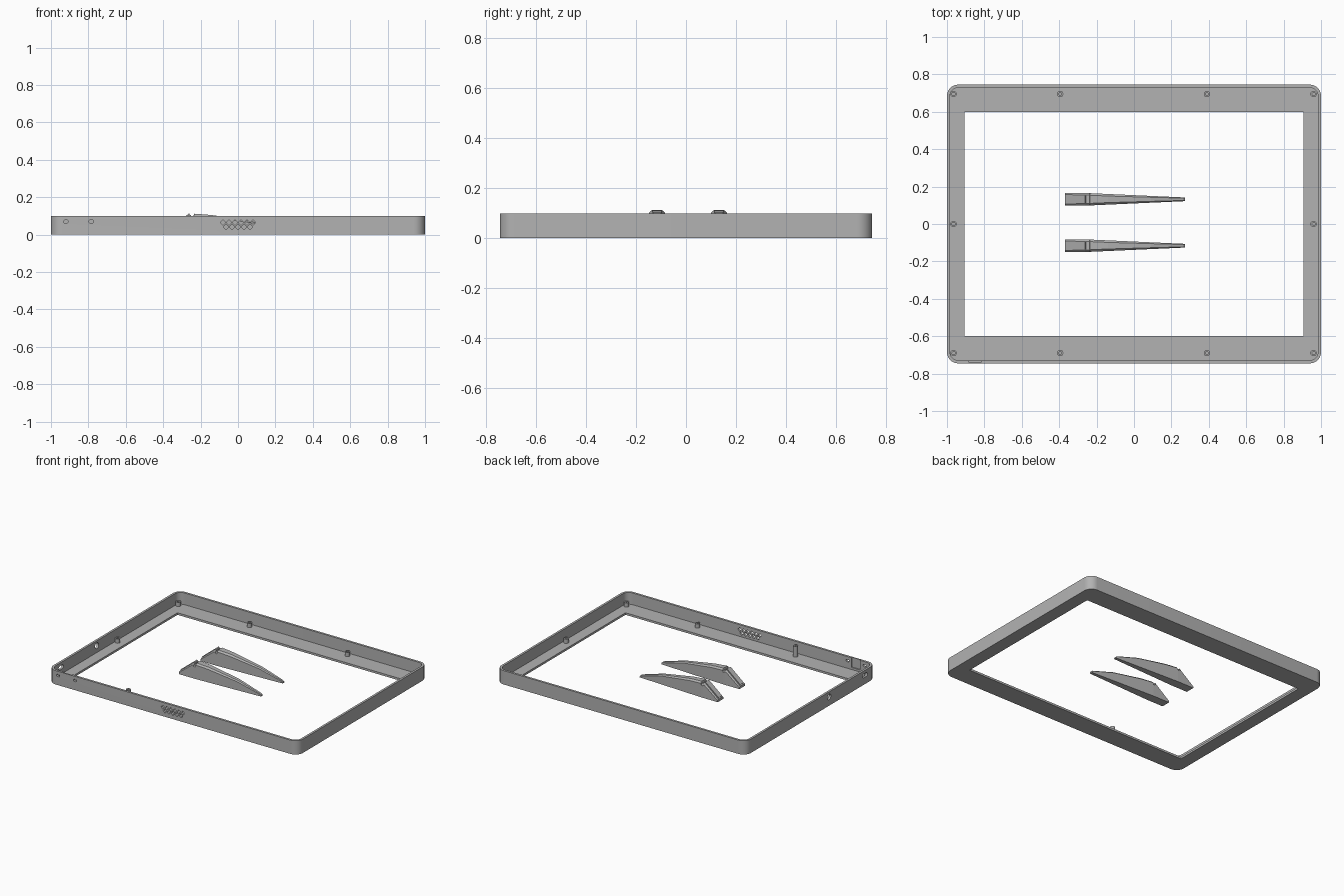
import bpy, bmesh, math
from mathutils import Matrix, Vector

if "Cube" in bpy.data.objects:
    bpy.data.objects.remove(bpy.data.objects["Cube"])

grey = bpy.data.materials.new("grey plastic")
grey.diffuse_color = (0.45, 0.45, 0.45, 1)
grey.use_nodes = True
grey.node_tree.nodes["Principled BSDF"].inputs["Base Color"].default_value = grey.diffuse_color


def finish(bm, name):
    bmesh.ops.recalc_face_normals(bm, faces=bm.faces)
    me = bpy.data.meshes.new(name)
    bm.to_mesh(me)
    bm.free()
    ob = bpy.data.objects.new(name, me)
    bpy.context.collection.objects.link(ob)
    me.materials.append(grey)
    return ob


def prism(bm, pts, vec):
    """Extrude a closed 3D outline along a vector."""
    face = bm.faces.new([bm.verts.new(p) for p in pts])
    ext = bmesh.ops.extrude_face_region(bm, geom=[face])
    verts = [g for g in ext["geom"] if isinstance(g, bmesh.types.BMVert)]
    bmesh.ops.translate(bm, verts=verts, vec=vec)


def box(bm, x0, x1, y0, y1, z0, z1):
    prism(bm, [(x0, y0, z0), (x1, y0, z0), (x1, y1, z0), (x0, y1, z0)], (0, 0, z1 - z0))


def rounded(hx, hy, r, z, n=10):
    pts = []
    for k, (sx, sy) in enumerate([(1, 1), (-1, 1), (-1, -1), (1, -1)]):
        for i in range(n + 1):
            a = math.pi / 2 * (k + i / n)
            pts.append((sx * (hx - r) + r * math.cos(a), sy * (hy - r) + r * math.sin(a), z))
    return pts


def oval(hw, hh, n=20):
    """Slot outline with round ends, as (across, up) offsets."""
    r = min(hw, hh)
    out = []
    for i in range(n):
        a = 2 * math.pi * (i + 0.5) / n
        c, s = math.cos(a), math.sin(a)
        out.append((r * c + math.copysign(hw - r, c), r * s + math.copysign(hh - r, s)))
    return out


def cut(ob, bm, name):
    tool = finish(bm, name)
    mod = ob.modifiers.new(name, "BOOLEAN")
    mod.operation = "DIFFERENCE"
    mod.solver = "EXACT"
    mod.object = tool
    bpy.context.view_layer.objects.active = ob
    bpy.ops.object.modifier_apply(modifier=mod.name)
    bpy.data.objects.remove(tool, do_unlink=True)


def smooth(ob):
    bpy.ops.object.select_all(action="DESELECT")
    ob.select_set(True)
    bpy.context.view_layer.objects.active = ob
    bpy.ops.object.shade_smooth_by_angle(angle=math.radians(30))


# Bezel: rounded tray with a thin wall and a wide floor lip
HX, HY, H, WALL, FLOOR = 1.0, 0.745, 0.1, 0.016, 0.015
bm = bmesh.new()
prism(bm, rounded(HX, HY, 0.06, 0), (0, 0, H))
bezel = finish(bm, "bezel")

bm = bmesh.new()
prism(bm, rounded(HX - WALL, HY - WALL, 0.045, FLOOR), (0, 0, 0.2))
cut(bezel, bm, "cavity")

bm = bmesh.new()
box(bm, -0.905, 0.905, -0.6, 0.6, -0.1, 0.2)
cut(bezel, bm, "screen_opening")

# Front wall: speaker grille, two small slots and an inner pocket
bm = bmesh.new()
d = 0.0145
for count, z in ((6, 0.065), (5, 0.041)):
    for i in range(count):
        x = (i - (count - 1) / 2) * 0.032
        prism(bm, [(x - d, -0.8, z), (x, -0.8, z - d), (x + d, -0.8, z), (x, -0.8, z + d)],
              (0, 0.1, 0))
for x in (-0.92, -0.785):
    prism(bm, [(x + u, -0.8, 0.07 + v) for u, v in oval(0.013, 0.008)], (0, 0.1, 0))
box(bm, -0.885, -0.815, -0.737, -0.7, 0.03, 0.12)
# Left wall: round socket and oblong port
for y, hw, hh in ((-0.21, 0.021, 0.021), (-0.62, 0.028, 0.014)):
    prism(bm, [(-1.05, y + u, 0.064 + v) for u, v in oval(hw, hh)], (0.1, 0, 0))
cut(bezel, bm, "wall_holes")
smooth(bezel)


# Screw posts: hollow cylinders on the floor lip
def screw_post(x, y, top, n=20):
    bm = bmesh.new()
    rings = []
    for r, z in ((0.017, FLOOR - 0.002), (0.017, top), (0.008, top), (0.008, FLOOR + 0.002)):
        rings.append([bm.verts.new((x + r * math.cos(2 * math.pi * i / n),
                                    y + r * math.sin(2 * math.pi * i / n), z)) for i in range(n)])
    for a, b in zip(rings, rings[1:]):
        for i in range(n):
            j = (i + 1) % n
            bm.faces.new((a[i], a[j], b[j], b[i]))
    bm.faces.new(rings[0])
    bm.faces.new(rings[-1])
    smooth(finish(bm, "screw_post"))


for y in (-0.69, 0.695):
    for x in (-0.965, -0.395, 0.39, 0.96):
        tall = y < 0 and x == -0.395
        screw_post(x, y, 0.09 if tall else 0.045)
for x in (-0.965, 0.96):
    screw_post(x, 0, 0.045)

# Support feet: tapered wedges with a sloped end, a notch and a chamfered ridge
STATIONS = [(-0.37, 0.018), (-0.262, 0.106), (-0.252, 0.106), (-0.25, 0.098), (-0.238, 0.098),
            (-0.235, 0.112), (-0.14, 0.105), (0.09, 0.068), (0.262, 0.018), (0.272, 0.01)]


def foot(cy, name):
    bm = bmesh.new()
    rings = []
    for x, zt in STATIONS:
        t = max(0, (x + 0.24) / 0.51)
        w = 0.033 + (0.01 - 0.033) * t
        c = min(0.011, zt * 0.4, w * 0.4)
        rings.append([bm.verts.new((x, cy + y, z)) for y, z in
                      ((-w, 0), (w, 0), (w, zt - c), (w - c, zt), (c - w, zt), (-w, zt - c))])
    for a, b in zip(rings, rings[1:]):
        for i in range(6):
            j = (i + 1) % 6
            bm.faces.new((a[i], a[j], b[j], b[i]))
    bm.faces.new(rings[0])
    bm.faces.new(rings[-1])
    finish(bm, name)
    # Grip pad lying on the sloped end
    a, b = Vector((-0.364, 0, 0.0229)), Vector((-0.258, 0, 0.1093))
    up = Vector((-(b.z - a.z), 0, b.x - a.x)).normalized()
    side = Vector((0, 0.02, 0))
    mid = Vector((0, cy, 0)) - up * 0.002
    bm = bmesh.new()
    prism(bm, [a + mid - side, b + mid - side, b + mid + side, a + mid + side], up * 0.008)
    finish(bm, name + "_grip_pad")


foot(0.132, "back_foot")
foot(-0.116, "front_foot")
